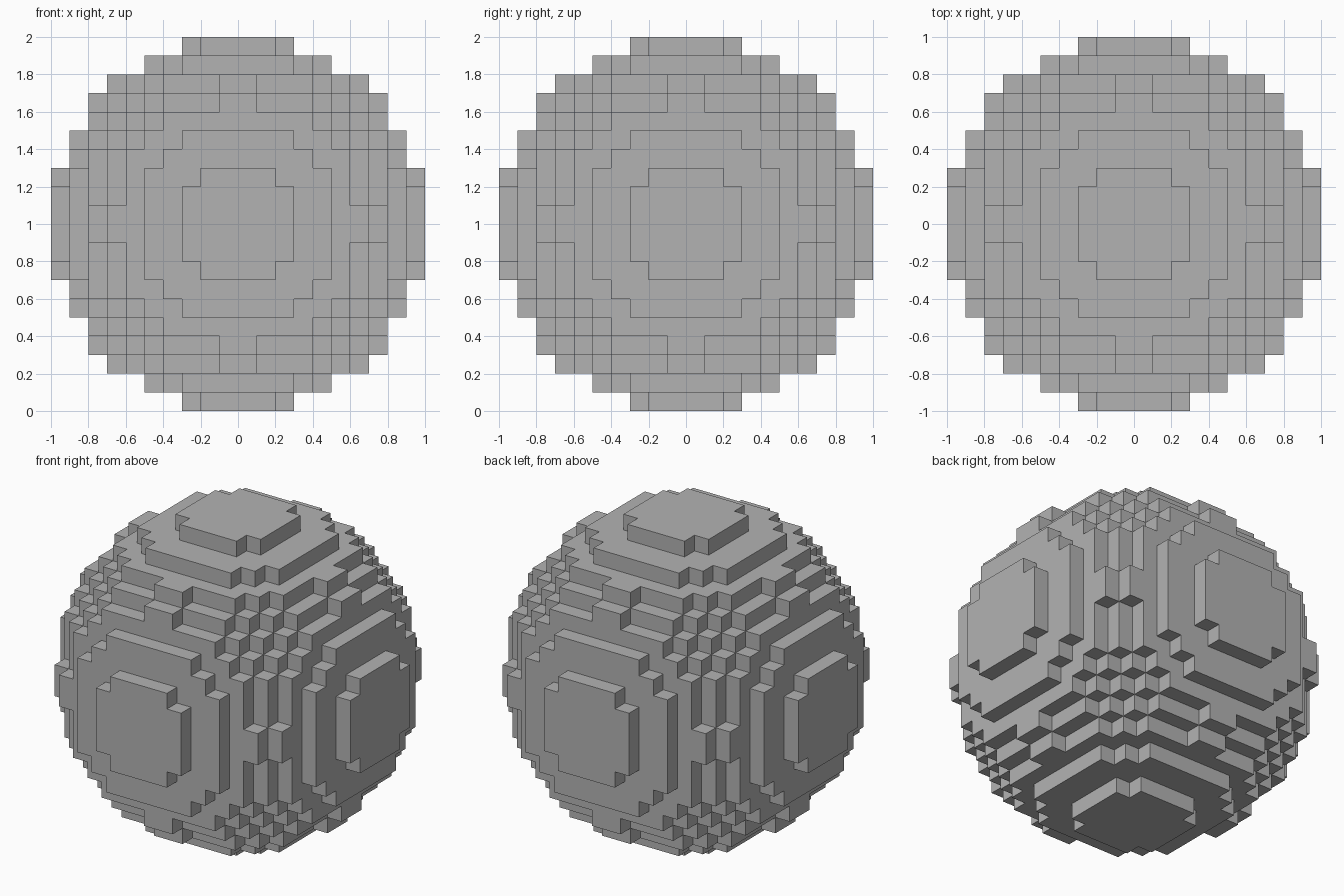
import bpy
import bmesh
from mathutils import Vector
from itertools import product

cube = bpy.data.objects.get("Cube")
if cube:
    bpy.data.objects.remove(cube, do_unlink=True)

RADIUS = 10            # in blocks
BLOCK = 1 / RADIUS     # block edge length


def filled(cell):
    """A block belongs to the ball when its centre lies inside the radius."""
    return sum((c + 0.5) ** 2 for c in cell) <= RADIUS ** 2


# Plain grey material
grey = bpy.data.materials.new("plain_grey")
grey.use_nodes = True
colour = (0.45, 0.45, 0.45, 1)
grey.diffuse_color = colour
grey.node_tree.nodes["Principled BSDF"].inputs["Base Color"].default_value = colour

# Block ball: keep only block sides that face an empty cell
bm = bmesh.new()
corners = {}


def corner(point):
    key = tuple(point)
    if key not in corners:
        corners[key] = bm.verts.new(Vector(key) * BLOCK + Vector((0, 0, 1)))
    return corners[key]


for cell in product(range(-RADIUS, RADIUS), repeat=3):
    if not filled(cell):
        continue
    for axis, side in product(range(3), (0, 1)):
        neighbour = list(cell)
        neighbour[axis] += 2 * side - 1
        if filled(neighbour):
            continue
        u, v = (axis + 1) % 3, (axis + 2) % 3
        quad = []
        for du, dv in ((0, 0), (1, 0), (1, 1), (0, 1)):
            point = list(cell)
            point[axis] += side
            point[u] += du
            point[v] += dv
            quad.append(corner(point))
        bm.faces.new(quad if side else quad[::-1])

mesh = bpy.data.meshes.new("block_ball")
bm.to_mesh(mesh)
bm.free()
mesh.materials.append(grey)
ball = bpy.data.objects.new("block_ball", mesh)
bpy.context.collection.objects.link(ball)
